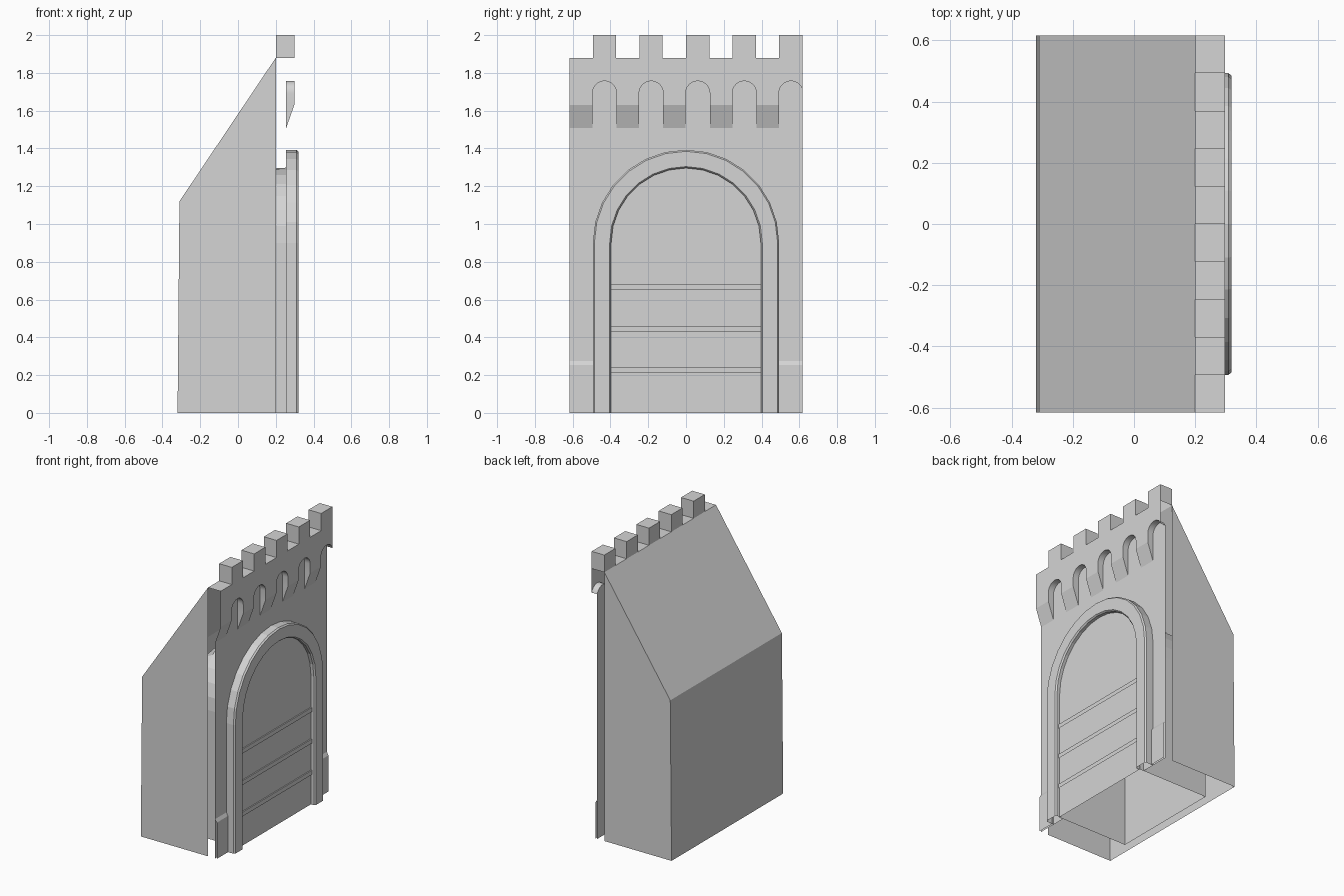
import bpy, bmesh, math
from mathutils import Vector

cube = bpy.data.objects.get("Cube")
if cube:
    bpy.data.objects.remove(cube)

stone = bpy.data.materials.new("pale_stone")
stone.use_nodes = True
COLOUR = (0.66, 0.66, 0.66, 1)
stone.diffuse_color = COLOUR
stone.node_tree.nodes["Principled BSDF"].inputs["Base Color"].default_value = COLOUR

HALF = 0.617              # half width of the whole gatehouse
ROOF_X, WALL_X, TOP_X = 0.2, 0.255, 0.298
GATE_X = 0.287            # plane of the gate panel
EAVE, TOP = 1.88, 2.0
STEP = HALF * 2 / 5       # spacing of merlons and niches
SPRING = 0.9              # height where the gate arch starts


def build(name, faces, aim, smooth=False):
    """Make an object from point loops, with its net normal towards aim."""
    bm = bmesh.new()
    for loop in faces:
        bm.faces.new([bm.verts.new(p) for p in loop])
    bmesh.ops.remove_doubles(bm, verts=bm.verts, dist=1e-5)
    bmesh.ops.recalc_face_normals(bm, faces=bm.faces)
    net = sum((f.normal * f.calc_area() for f in bm.faces), Vector())
    if net.dot(Vector(aim)) < 0:
        bmesh.ops.reverse_faces(bm, faces=bm.faces)
    me = bpy.data.meshes.new(name)
    bm.to_mesh(me)
    bm.free()
    me.materials.append(stone)
    if smooth:
        for p in me.polygons:
            p.use_smooth = True
        me.set_sharp_from_angle(angle=math.radians(32))
    ob = bpy.data.objects.new(name, me)
    bpy.context.scene.collection.objects.link(ob)


def loft(rows):
    """Quads between successive rows of points."""
    return [[a[i], a[i + 1], b[i + 1], b[i]]
            for a, b in zip(rows, rows[1:]) for i in range(len(a) - 1)]


def block(name, x, y, z):
    """Box without a bottom face."""
    corners = [(x[0], y[0]), (x[1], y[0]), (x[1], y[1]), (x[0], y[1])]
    walls = loft([[(px, py, h) for px, py in corners + corners[:1]] for h in z])
    build(name, walls + [[(px, py, z[1]) for px, py in corners]], (0, 0, 1))


def gate_arch(r, x, segments=14):
    """Upright round-headed arch of radius r, from one foot to the other."""
    arc = [(x, -r * math.cos(math.pi * i / segments),
            SPRING + r * math.sin(math.pi * i / segments)) for i in range(segments + 1)]
    return [(x, -r, 0)] + arc + [(x, r, 0)]


# Body with a lean-to roof, open underneath and behind the facade
profile = [(ROOF_X, EAVE), (-0.31, 1.12), (-0.32, 0), (ROOF_X, 0)]
sides = [[(x, s * HALF, z) for x, z in profile] for s in (-1, 1)]
build("roofed_body", sides + loft([s[:3] for s in sides]), (-1, 0, 1))

# Battlement: ledges alternating with merlons
for i in range(5):
    a = -HALF + STEP * i
    b, c = a + STEP / 2, a + STEP
    build(f"parapet_ledge_{i + 1}", [[(ROOF_X, a, EAVE), (TOP_X, a, EAVE),
                                      (TOP_X, b, EAVE), (ROOF_X, b, EAVE)]], (0, 0, 1))
    block(f"merlon_{i + 1}", (ROOF_X, TOP_X), (b, c), (EAVE, TOP))

# Overhanging arcade: front sheet with round niches, and sloped corbels
R, NICHE_Z, FOOT, TIP = 0.064, 1.693, 1.63, 1.508
outline, soffits, corbels, left = [], [], [], -HALF
for i in range(5):
    c = -0.4315 + STEP * i
    arc = [(c - R * math.cos(math.pi * k / 12), NICHE_Z + R * math.sin(math.pi * k / 12))
           for k in range(13)]
    path = [(c - R, FOOT)] + arc + [(c + R, FOOT)]
    if c + R > HALF:      # the last niche is cut by the wall end
        path = [p for p in path if p[0] < HALF]
        path.append((HALF, NICHE_Z + math.sqrt(R * R - (HALF - c) ** 2)))
    outline += [(left, FOOT)] + path
    soffits += loft([[(x, y, z) for y, z in path] for x in (WALL_X, TOP_X)])
    wedge = [[(WALL_X, y, FOOT), (WALL_X, y, TIP), (TOP_X, y, FOOT)]
             for y in (left, c - R)]
    corbels += wedge[i == 0:] + loft([w[1:] for w in wedge])
    left = c + R
outline = list(dict.fromkeys(outline))
sheet = [(TOP_X, y, z) for y, z in outline + [(HALF, EAVE), (-HALF, EAVE)]]
build("niche_arcade", [sheet] + soffits, (1, 0, 0), True)
build("corbels", corbels, (1, 0, -1))

# Thin front wall, open at the gate and rising into the backs of the niches
wall_top = [(WALL_X, y, TIP if z == FOOT else z) for y, z in reversed(outline)]
build("front_wall", [[(WALL_X, -HALF, 0)] + gate_arch(0.4, WALL_X) +
                     [(WALL_X, HALF, 0)] + wall_top], (1, 0, 0))

# Gate surround with chamfered edges
section = [(0.493, WALL_X), (0.493, 0.309), (0.485, 0.319),
           (0.404, 0.319), (0.396, 0.309), (0.396, GATE_X)]
build("gate_surround", loft([gate_arch(r, x) for r, x in section]), (1, 0, 0))

# Gate panel with raised battens
build("gate_panel", [gate_arch(0.4, GATE_X)], (1, 0, 0))
for i in range(3):
    z = 0.21 + 0.22 * i
    block(f"gate_batten_{i + 1}", (GATE_X, GATE_X + 0.008), (-0.396, 0.396), (z, z + 0.03))

# Hollow arched passage behind the gate, its vault sloping down under the roof
passage = []
for x in (-0.26, -0.18, -0.1, -0.02, GATE_X):
    ceiling = EAVE - 0.27 + 1.49 * (x - ROOF_X)
    passage.append([(px, y, min(z, ceiling)) for px, y, z in gate_arch(0.4, x)])
build("passage", loft(passage) + [passage[0]], (1, 0, 0))

# Plinths on both sides of the gate
for name, s in (("right_plinth", -1), ("left_plinth", 1)):
    build(name, loft([[(x, s * y, z) for x, z in
                       ((0.268, 0), (0.268, 0.253), (WALL_X, 0.275))]
                      for y in (0.49, HALF)]), (1, 0, 0))
